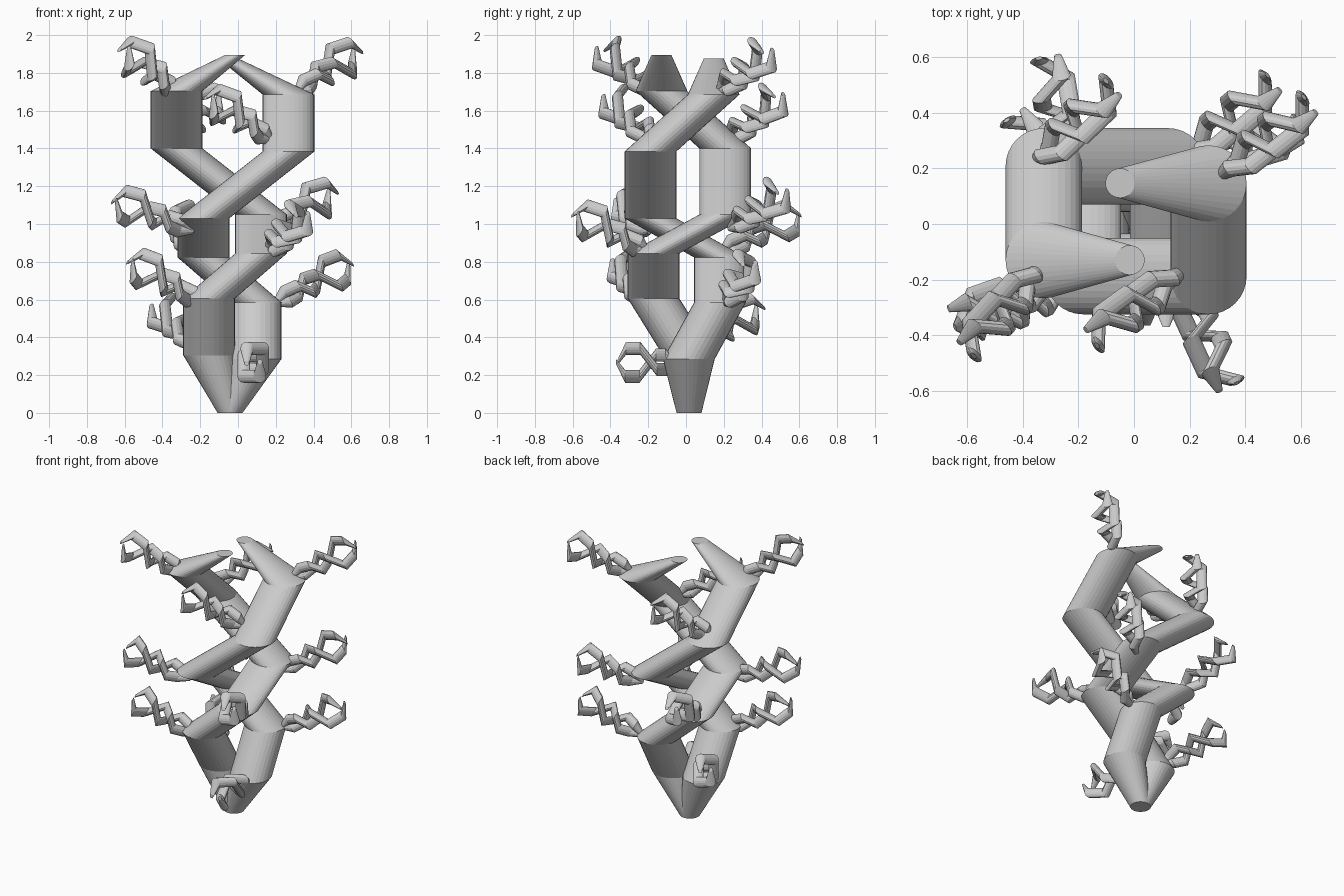
import bpy, bmesh, math
from mathutils import Vector, Matrix

if "Cube" in bpy.data.objects:
    bpy.data.objects.remove(bpy.data.objects["Cube"])

grey = bpy.data.materials.new("light grey")
grey.diffuse_color = (0.6, 0.6, 0.6, 1)
grey.use_nodes = True
grey.node_tree.nodes["Principled BSDF"].inputs["Base Color"].default_value = grey.diffuse_color


def loft(name, points, radii, sides, frame=Matrix()):
    """Tube of level circles through points, placed by a frame matrix."""
    bm = bmesh.new()
    rings = []
    for (x, y, z), r in zip(points, radii):
        rings.append([bm.verts.new(frame @ Vector((x + r * math.cos(k * math.tau / sides),
                                                   y + r * math.sin(k * math.tau / sides), z)))
                      for k in range(sides)])
    for lo, hi in zip(rings, rings[1:]):
        for k in range(sides):
            n = (k + 1) % sides
            bm.faces.new((lo[k], lo[n], hi[n], hi[k]))
    bm.faces.new(rings[0][::-1])
    bm.faces.new(rings[-1])
    me = bpy.data.meshes.new(name)
    bm.to_mesh(me)
    bm.free()
    me.materials.append(grey)
    ob = bpy.data.objects.new(name, me)
    bpy.context.collection.objects.link(ob)


# Two thick intertwined stems, each a square-cornered helix
R = 0.137
radii = [0.066] + [R] * 6 + [0.053]
stem_a = [(-.042, .016, 0), (-.153, .015, .305), (-.153, -.172, .606), (.122, -.172, .844),
          (.122, .208, 1.05), (-.325, .208, 1.40), (-.325, -.13, 1.704), (-.015, -.13, 1.895)]
stem_b = [(-.042, .016, 0), (.093, .015, .285), (.093, .18, .585), (-.183, .18, .823),
          (-.183, -.188, 1.03), (.268, -.188, 1.384), (.268, .146, 1.685), (-.05, .147, 1.875)]
loft("stem_left", stem_a, radii, 32)
loft("stem_right", stem_b, radii, 32)


def shoot(name, tip, direction, scale=0.25):
    """Quarter-size copy of the intertwined pair, ending at tip."""
    w = Vector(direction).normalized()
    u = (Vector((0, 0, 1)) - w * w.z).normalized()
    v = w.cross(u)
    base = Vector(tip) - w * 1.895 * scale
    frame = Matrix.Translation(base) @ (Matrix((u, v, w)).transposed() * scale).to_4x4()
    loft(name + "_left", stem_a, radii, 14, frame)
    loft(name + "_right", stem_b, radii, 14, frame)


# One shoot from each bend of the stems: tip, direction of growth
shoots = [
    ((.083, -.37, .275), (0, -1, 0)), ((-.43, .39, .57), (-.23, .34, .21)),
    ((-.57, -.36, .81), (-.38, -.16, .22)), ((.595, .335, .80), (.40, .12, .21)),
    ((.34, -.585, 1.06), (.18, -.39, .20)), ((-.31, .60, 1.06), (-.07, .42, .20)),
    ((.50, .51, 1.18), (.32, .27, .19)), ((-.655, -.34, 1.13), (-.40, -.14, .15)),
    ((-.08, .49, 1.69), (.28, .27, .24)), ((-.15, -.41, 1.68), (-.33, -.24, .23)),
    ((-.60, -.45, 1.935), (-.26, -.28, .22)), ((.63, .43, 1.925), (.33, .26, .22)),
]
for i, (tip, direction) in enumerate(shoots):
    shoot(f"shoot_{i + 1}", tip, direction)
